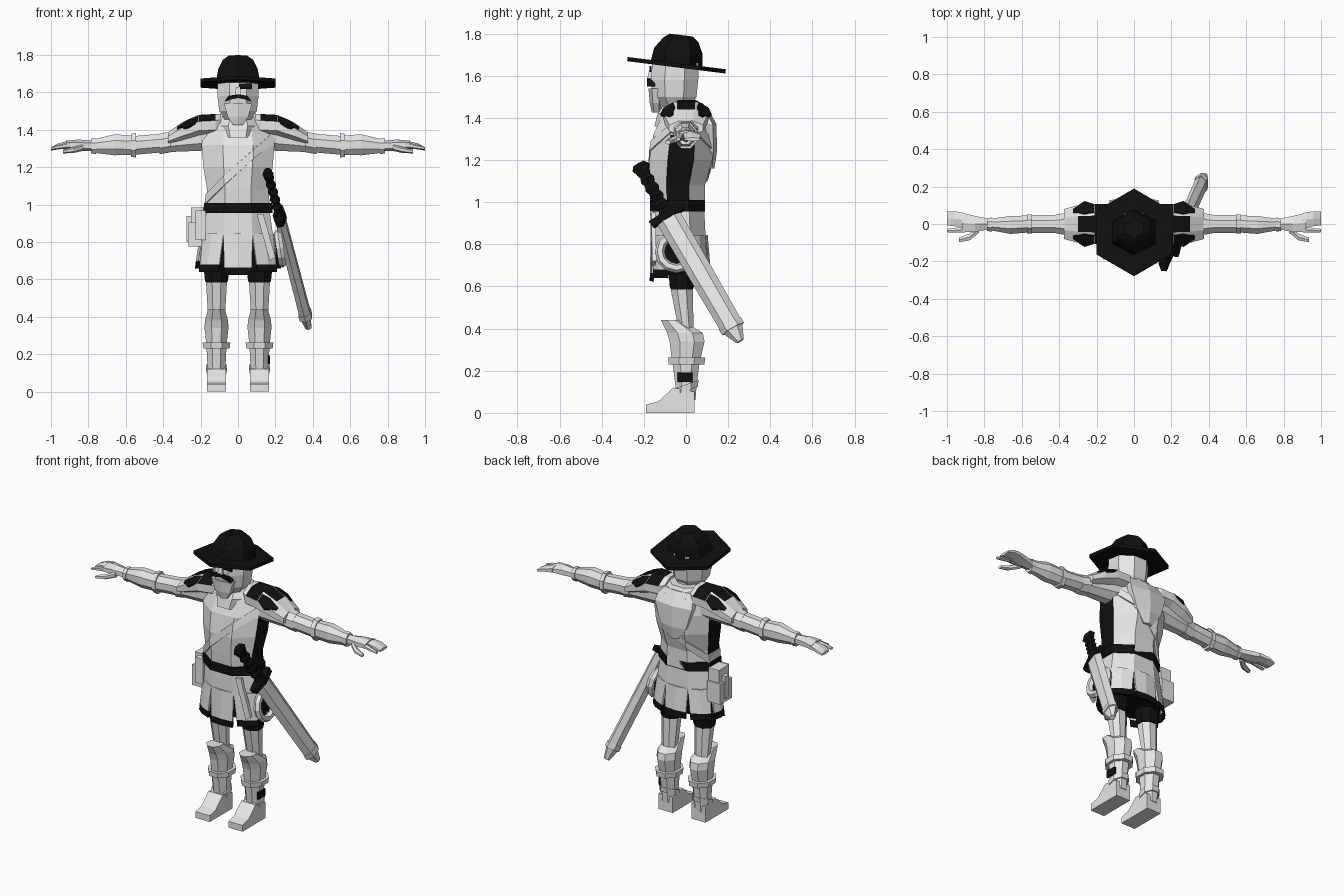
import bpy, bmesh, math
from mathutils import Vector as V

if "Cube" in bpy.data.objects:
    bpy.data.objects.remove(bpy.data.objects["Cube"])

X, Y, Z = V((1, 0, 0)), V((0, 1, 0)), V((0, 0, 1))


def material(name, value):
    m = bpy.data.materials.new(name)
    m.diffuse_color = (value, value, value, 1)
    m.use_nodes = True
    m.node_tree.nodes["Principled BSDF"].inputs["Base Color"].default_value = m.diffuse_color
    return m


MATS = [material("pale_grey", 0.8), material("black", 0.005)]


def finish(name, bm, rule=0):
    """Turn a bmesh into an object; rule is a colour index or a face function."""
    bmesh.ops.recalc_face_normals(bm, faces=bm.faces)
    bm.normal_update()
    for f in bm.faces:
        f.material_index = rule if isinstance(rule, int) else int(rule(f.calc_center_median(), f.normal))
    me = bpy.data.meshes.new(name)
    bm.to_mesh(me)
    bm.free()
    for m in MATS:
        me.materials.append(m)
    ob = bpy.data.objects.new(name, me)
    bpy.context.collection.objects.link(ob)
    return ob


def loft(name, secs, u=X, v=Y, n=8, rule=0, turn=0.5):
    """Skin through n-sided rings given as (centre, half width, half depth)."""
    bm = bmesh.new()
    ang = [(i + turn) * math.tau / n for i in range(n)]
    cm, sm = max(map(math.cos, ang)), max(map(math.sin, ang))
    rings = [[bm.verts.new(V(p) + u * (a * math.cos(t) / cm) + v * (b * math.sin(t) / sm)) for t in ang]
             for p, a, b in secs]
    for r, q in zip(rings, rings[1:]):
        for i in range(n):
            j = (i + 1) % n
            bm.faces.new((r[i], r[j], q[j], q[i]))
    bm.faces.new(rings[0])
    bm.faces.new(rings[-1])
    return finish(name, bm, rule)


def upright(name, rows, x=0, **kw):
    """Loft along z from rows of (z, y centre, half width, half depth)."""
    return loft(name, [((x, y, z), a, b) for z, y, a, b in rows], **kw)


def sideways(name, s, rows, **kw):
    """Loft along x on side s from rows of (x, y, z, half depth, half height)."""
    return loft(name, [((s * x, y, z), a, b) for x, y, z, a, b in rows], u=Y, v=Z, **kw)


def prism(name, pts, move, rule=0):
    bm = bmesh.new()
    f = bm.faces.new([bm.verts.new(p) for p in pts])
    top = bmesh.ops.extrude_face_region(bm, geom=[f])["geom"]
    bmesh.ops.translate(bm, vec=move, verts=[g for g in top if isinstance(g, bmesh.types.BMVert)])
    return finish(name, bm, rule)


def box(name, c, size, rule=0):
    x, y, z = c
    return upright(name, [(z - size[2] / 2, y, size[0] / 2, size[1] / 2),
                          (z + size[2] / 2, y, size[0] / 2, size[1] / 2)], x, n=4, rule=rule)


# Hat: tilted hexagonal brim and stepped crown
tilt = V((0, 1, -0.125)).normalized()
up = X.cross(tilt)
c = V((0, -0.045, 1.65))
loft("hat_brim", [(c - up * .01, .2, .235), (c + up * .01, .2, .235)], v=tilt, n=6, rule=1)
loft("hat_crown", [(c, .118, .125), (c + up * .07, .105, .115),
                   (c + Z * .12 + Y * .02, .08, .085), (c + Z * .143 + Y * .022, .05, .055)],
     v=tilt, n=6, rule=1)

# Head, beard and face
upright("head", [(1.43, -.05, .055, .06), (1.5, -.055, .1, .105), (1.58, -.055, .11, .113),
                 (1.66, -.05, .108, .11)])
upright("neck", [(1.36, -.01, .07, .07), (1.5, -.03, .065, .065)])
upright("beard", [(1.425, -.14, .025, .022), (1.47, -.142, .055, .03), (1.54, -.145, .075, .033)], n=6)
upright("nose", [(1.58, -.17, .018, .016), (1.63, -.163, .01, .01)], n=4)
prism("moustache", [(-.075, -.186, 1.55), (-.05, -.186, 1.582), (0, -.186, 1.59), (.05, -.186, 1.582),
                    (.075, -.186, 1.55), (.04, -.186, 1.562), (0, -.186, 1.57), (-.04, -.186, 1.562)],
      (0, .04, 0), 1)
box("eye_patch", (.04, -.168, 1.632), (.07, .009, .03), 1)

# Torso with dark side panels
TORSO = [(.96, -.035, .17, .125), (1.08, -.04, .165, .13), (1.2, -.025, .185, .15),
         (1.32, -.015, .195, .14), (1.42, 0, .17, .11), (1.47, 0, .09, .08)]
upright("torso", TORSO, rule=lambda c, n: abs(n.x) > .85 and c.z < 1.32)
upright("cowl", [(1.36, -.025, .1, .125), (1.42, -.015, .125, .12), (1.47, -.01, .1, .09), (1.47, -.01, .07, .06)])
upright("back_drape", [(1.16, .11, .03, .025), (1.24, .115, .09, .032), (1.37, .11, .13, .035),
                       (1.45, .07, .11, .03)], n=6)


def on_torso(deg, z):
    for a, b in zip(TORSO, TORSO[1:]):
        if a[0] <= z <= b[0]:
            t = (z - a[0]) / (b[0] - a[0])
            y, rx, ry = (a[i] + (b[i] - a[i]) * t for i in (1, 2, 3))
            k = 1.05 / math.cos(math.pi / 8)
            return V((rx * k * math.cos(math.radians(deg)), y + ry * k * math.sin(math.radians(deg)), z))


# Diagonal chest strap, wrapping the torso corners front and back
bm = bmesh.new()
path = [(-22.5, 1.36), (-67.5, 1.27), (-112.5, 1.13), (-157.5, 1.03),
        (-202.5, 1.03), (-247.5, 1.13), (-292.5, 1.27), (-337.5, 1.36)]
edges = [(bm.verts.new(on_torso(a, z - .025)), bm.verts.new(on_torso(a, z + .025))) for a, z in path]
for p, q in zip(edges, edges[1:]):
    bm.faces.new((p[0], q[0], q[1], p[1]))
finish("chest_strap", bm).modifiers.new("thickness", "SOLIDIFY").thickness = .012

# Belt and tunic skirt: flared panels with slits and a dark hem
upright("belt", [(.955, -.04, .185, .13), (1.01, -.04, .182, .13)], rule=1)
upright("skirt_top", [(.83, -.032, .188, .125), (.96, -.035, .17, .122)])
upright("skirt_lining", [(.68, -.028, .185, .108), (.86, -.03, .17, .11)], rule=1)


def skirt_point(deg, z):
    t, a = (.84 - z) / .2, math.radians(deg)
    k = 1 / math.cos(math.pi / 8)
    return V(((.188 + .028 * t) * k * math.cos(a), -.032 + .006 * t + (.125 + .01 * t) * k * math.sin(a), z))


for i in range(8):
    mid = i * 45
    low = .625 if mid == 270 else .64 if mid in (225, 315) else .66
    bm = bmesh.new()
    rows = [[bm.verts.new(skirt_point(mid + d, z)) for d in (-w, 0, w)]
            for z, w in ((.845, 22.5), (low + .04, 19), (low, 18.5))]
    for r, q in zip(rows, rows[1:]):
        for j in (0, 1):
            bm.faces.new((r[j], r[j + 1], q[j + 1], q[j]))
    finish("skirt_panel", bm, lambda c, n: c.z < low + .04).modifiers.new("thickness", "SOLIDIFY").thickness = .012

for s in (-1, 1):
    # Legs, knee boots and feet
    x = s * .115
    upright("thigh", [(.72, -.02, .07, .06), (.585, -.02, .056, .052), (.4, 0, .045, .036)], x,
            rule=lambda c, n: c.z > .6)
    upright("shorts", [(.72, -.02, .076, .068), (.59, -.02, .061, .056)], x, rule=1)
    upright("knee_boot", [(.24, 0, .053, .066), (.34, .005, .064, .083), (.38, -.005, .062, .085),
                          (.44, -.07, .045, .05)], x)
    upright("boot_cuff", [(.23, .003, .07, .085), (.262, .003, .074, .088)], x)
    upright("shin", [(.06, 0, .046, .045), (.13, 0, .048, .05), (.25, 0, .054, .066)], x)
    loft("ankle_band", [((x, 0, .105), .054, .056), ((x, 0, .135), .056, .06)],
         v=V((0, 1, .35)))
    prism("foot", [(x - .05, y, z) for y, z in ((.04, 0), (-.19, 0), (-.19, .04), (-.13, .055),
                                               (-.06, .12), (.04, .1))], (.1, 0, 0))

    # Arms
    sideways("upper_arm", s, [(.15, 0, 1.36, .07, .07), (.4, 0, 1.33, .048, .05), (.55, 0, 1.317, .047, .05)])
    sideways("sleeve_fold", s, [(.36, 0, 1.335, .06, .055), (.42, 0, 1.325, .05, .055)])
    sideways("elbow_cuff", s, [(.545, 0, 1.318, .052, .065), (.572, 0, 1.316, .052, .062)])
    sideways("forearm", s, [(.56, 0, 1.317, .045, .052), (.66, -.005, 1.32, .048, .056),
                            (.77, -.003, 1.313, .03, .036)])
    sideways("wrist_cuff", s, [(.76, -.003, 1.313, .037, .042), (.785, -.003, 1.313, .035, .04)])

    # Hands: palm, spread fingers and thumb
    sideways("palm", s, [(.77, 0, 1.313, .027, .028), (.85, 0, 1.318, .043, .03), (.92, .008, 1.32, .052, .022)], n=6)
    sideways("fingers", s, [(.9, .022, 1.32, .036, .022), (.96, .028, 1.312, .04, .016),
                            (1, .03, 1.298, .037, .009)], n=6)
    sideways("forefinger", s, [(.9, -.028, 1.318, .016, .016), (.96, -.034, 1.308, .012, .012),
                               (1, -.035, 1.3, .009, .008)], n=6)
    sideways("thumb", s, [(.83, -.03, 1.305, .018, .018), (.88, -.07, 1.292, .018, .016),
                          (.935, -.085, 1.284, .012, .01)], n=6)

    # Shoulder guards with dark upper panels and pale borders
    sideways("shoulder_guard", s, [(.09, .005, 1.43, .08, .055), (.12, .005, 1.425, .1, .06),
                                   (.21, 0, 1.42, .108, .06), (.3, 0, 1.388, .1, .052),
                                   (.375, 0, 1.352, .08, .034)],
             rule=lambda c, n: n.z > .35 and (.11 < abs(c.x) < .19 or (.19 < abs(c.x) < .28 and n.z > .85)))
    for f in (-1, 1):
        loft("shoulder_trim", [((s * .215, f * .082, 1.456), .026, .006), ((s * .265, f * .086, 1.432), .04, .006),
                               ((s * .325, f * .07, 1.408), .01, .006)],
             u=V((0, f * .85, -.5)), v=V((0, f * .5, .85)), n=4, rule=1)

# Dark buckle patch on one boot
box("boot_patch", (.166, -.005, .17), (.012, .07, .045), 1)

# Hip pouches
box("pouch_body", (-.222, -.02, .84), (.09, .12, .13))
box("pouch_flap", (-.215, -.02, .935), (.075, .1, .1))
box("pouch_strap", (-.225, -.02, .87), (.1, .04, .14))
box("front_pouch", (-.2, -.08, .89), (.055, .05, .16))

# Coiled loop hanging at the other hip
bpy.ops.mesh.primitive_torus_add(major_segments=12, minor_segments=6, major_radius=.08, minor_radius=.023,
                                 location=(.225, -.045, .765), rotation=(0, math.pi / 2 - .15, 0))
bpy.context.object.name = "hip_loop"
bpy.context.object.data.materials.append(MATS[0])
sideways("hip_loop_centre", 1, [(.2, -.045, .765, .07, .07), (.222, -.045, .765, .07, .07)], rule=1)
prism("hip_sash", [(.1, -.17, .95), (.135, -.165, .95), (.2, -.16, .72), (.17, -.165, .7)], (0, .02, 0))

# Sheathed sword: scabbard, guard, ribbed grip and pommel
top, tip = V((.225, -.085, .93)), V((.37, .24, .37))
d = (tip - top).normalized()
flat = d.cross(X).normalized()
thick = d.cross(flat).normalized()
loft("scabbard", [(top, .062, .026), (top.lerp(tip, .45), .06, .028), (top.lerp(tip, .93), .056, .03),
                  (tip + d * .035, .02, .015)], u=flat, v=thick, n=6, turn=0)
loft("scabbard_tip", [(top.lerp(tip, .9), .06, .034), (top.lerp(tip, .95), .06, .034)], u=flat, v=thick, n=6,
     rule=0, turn=0)
loft("sword_guard", [(top - d * .025, .09, .035), (top + d * .01, .085, .035)], u=flat, v=thick, n=6, rule=1)
end = V((.16, -.215, 1.165))
g = (end - top).normalized()
gu = g.cross(X).normalized()
gv = g.cross(gu)
loft("sword_grip", [(top.lerp(end, i / 12), .034 if i % 2 else .025, .028 if i % 2 else .02) for i in range(12)],
     u=gu, v=gv, n=6, rule=1)
loft("sword_pommel", [(end - g * .03, .028, .024), (end, .042, .03), (end + g * .02, .028, .02)],
     u=gu, v=gv, n=6, rule=1)
